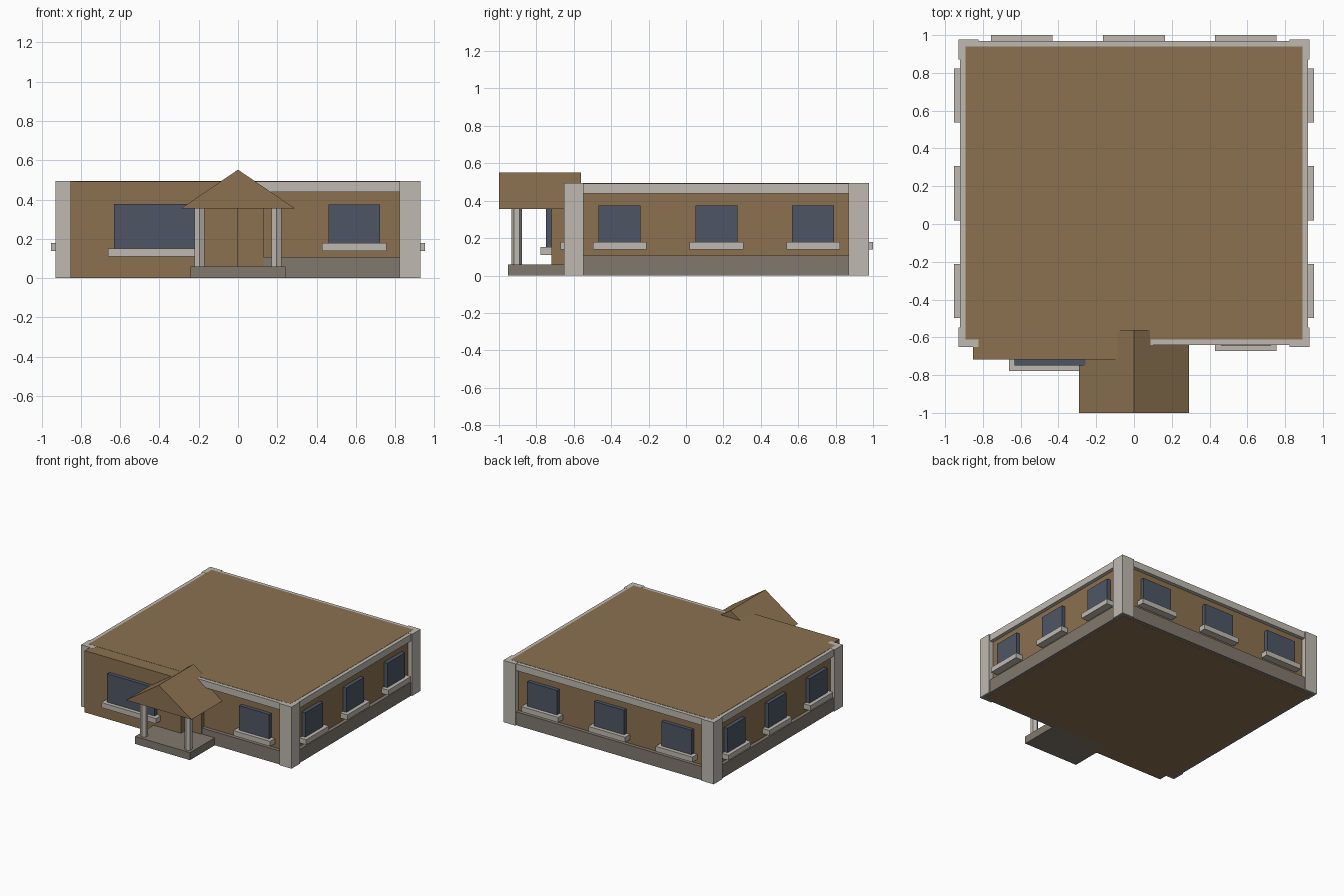
import bpy
import bmesh

if "Cube" in bpy.data.objects:
    bpy.data.objects.remove(bpy.data.objects["Cube"], do_unlink=True)


def material(name, r, g, b):
    m = bpy.data.materials.new(name)
    m.use_nodes = True
    m.diffuse_color = (r, g, b, 1)
    m.node_tree.nodes["Principled BSDF"].inputs["Base Color"].default_value = (r, g, b, 1)
    return m


brown = material("brown plaster", 0.26, 0.165, 0.08)
grey = material("pale stone", 0.52, 0.49, 0.44)
dark = material("dark stone", 0.22, 0.19, 0.155)
glass = material("blue glass", 0.076, 0.094, 0.13)


def finish(name, bm, mat):
    bmesh.ops.recalc_face_normals(bm, faces=bm.faces)
    mesh = bpy.data.meshes.new(name)
    bm.to_mesh(mesh)
    bm.free()
    mesh.materials.append(mat)
    obj = bpy.data.objects.new(name, mesh)
    bpy.context.scene.collection.objects.link(obj)


def box(name, mat, xs, ys, zs):
    bm = bmesh.new()
    bmesh.ops.create_cube(bm, size=1)
    for v in bm.verts:
        v.co = [(s[0] + s[1]) / 2 + c * (s[1] - s[0]) for c, s in zip(v.co, (xs, ys, zs))]
    finish(name, bm, mat)


WALL_X, FRONT, BACK, TOP = 0.892, -0.612, 0.94, 0.492
TRIM = 0.029
STEP = 0.0007  # keeps the flat tops from coinciding

# Main block with plinth and cornice
box("main_walls", brown, (-WALL_X, WALL_X), (FRONT, BACK), (0, TOP + 3 * STEP))
outer_x, outer_y = (-WALL_X - TRIM, WALL_X + TRIM), (FRONT - TRIM, BACK + TRIM)
box("plinth", dark, outer_x, outer_y, (STEP, 0.108))
box("cornice", grey, outer_x, outer_y, (0.438, TOP))

# Corner pillars
for side, sx in (("left", 1), ("right", -1)):
    xs = sorted((sx * 0.822, sx * 0.93))
    box(f"front_{side}_pillar", grey, xs, (-0.652, -0.547), (STEP, TOP + 2 * STEP))
    box(f"back_{side}_pillar", grey, xs, (0.87, 0.978), (STEP, TOP + 2 * STEP))

# Front extension and entrance door
box("front_extension", brown, (-0.853, 0), (-0.718, -0.6), (0, TOP + STEP))
box("door", brown, (-0.13, 0.13), (-0.647, -0.6), (0.05, 0.4))


# Windows with sills: wall is the plane they stand on, out its direction
def window(name, axis, wall, out, mid, width, z0=0.18, z1=0.375):
    def part(label, mat, w, depth, zs):
        along = (mid - w / 2, mid + w / 2)
        across = sorted((wall - out * 0.01, wall + out * depth))
        xs, ys = (across, along) if axis == "x" else (along, across)
        box(f"{name}_{label}", mat, xs, ys, zs)
    part("pane", glass, width, 0.03, (z0, z1))
    part("sill", grey, width + 0.062, 0.06, (z0 - 0.041, z0))


for i, y in enumerate((-0.355, 0.163, 0.68)):
    window(f"left_window_{i}", "x", WALL_X, 1, y, 0.225)
    window(f"right_window_{i}", "x", -WALL_X, -1, y, 0.225)
for i, x in enumerate((-0.595, 0, 0.592)):
    window(f"back_window_{i}", "y", BACK, 1, x, 0.264)
window("front_window", "y", FRONT, -1, 0.592, 0.264)
window("extension_window", "y", -0.718, -1, -0.422, 0.42, 0.152, 0.378)

# Porch floor, posts and gable roof
box("porch_floor", dark, (-0.243, 0.243), (-0.952, -0.61), (0, 0.06))
for side, x in (("left", 0.196), ("right", -0.196)):
    bm = bmesh.new()
    bmesh.ops.create_cone(bm, cap_ends=True, segments=6, radius1=0.029,
                          radius2=0.029, depth=0.31)
    bmesh.ops.translate(bm, verts=bm.verts, vec=(x, -0.905, 0.21))
    finish(f"porch_{side}_post", bm, grey)

bm = bmesh.new()
ends = [[bm.verts.new((x, y, z)) for x, z in ((-0.29, 0.355), (0.29, 0.355), (0, 0.552))]
        for y in (-1, -0.562)]
for end in ends:
    bm.faces.new(end)
for i in range(3):
    j = (i + 1) % 3
    bm.faces.new((ends[0][i], ends[0][j], ends[1][j], ends[1][i]))
finish("porch_roof", bm, brown)
